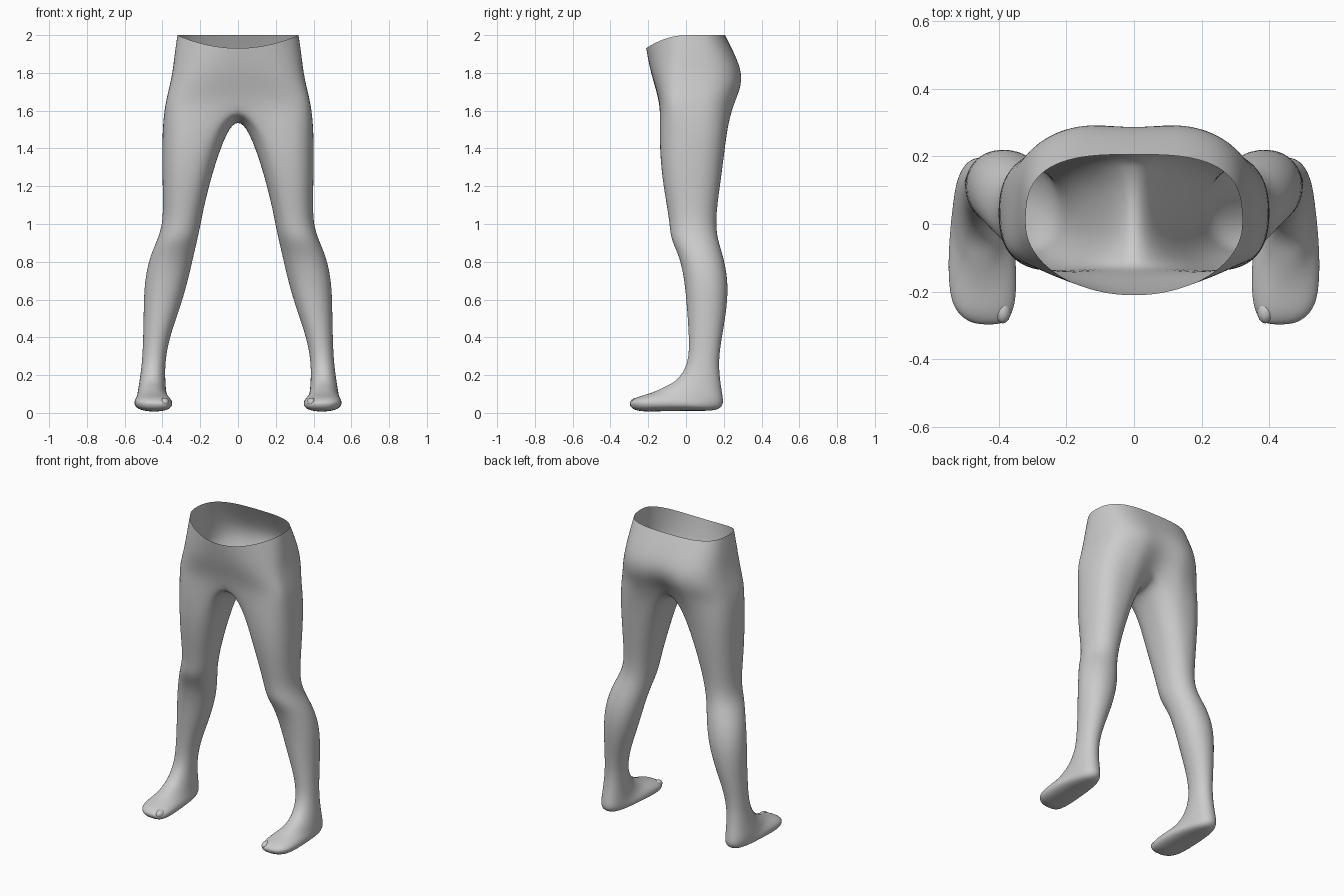
import bpy, bmesh
from math import sin, cos, pi, radians, exp

if "Cube" in bpy.data.objects:
    bpy.data.objects.remove(bpy.data.objects["Cube"])

N = 24      # points around a leg
H = 16      # steps around half of the pelvis

# pelvis: height, half width, front y, back y
PELVIS = [(2.0, .322, -.212, .207), (1.9, .337, -.2, .26), (1.8, .348, -.182, .306),
          (1.71, .368, -.158, .297), (1.63, .388, -.14, .26)]
# leg: height, front y, back y, inner x, outer x
LEG = [(1.5, -.142, .218, .055, .402), (1.3, -.136, .195, .127, .402),
       (1.1, -.103, .166, .178, .397), (1.0, -.087, .159, .197, .401),
       (.92, -.082, .168, .214, .425), (.83, -.035, .198, .235, .467),
       (.7, -.008, .225, .264, .496), (.55, .005, .217, .308, .5),
       (.4, .016, .19, .363, .502), (.26, .015, .169, .388, .508)]
# foot, rings tilting forward: front y and z, back y and z, inner x, outer x
FOOT = [(-.045, .172, .19, .11, .383, .526), (-.1, .145, .203, .05, .378, .533),
        (-.14, .125, .175, .008, .368, .538), (-.19, .103, .04, .012, .35, .55),
        (-.25, .087, -.15, .008, .345, .549), (-.282, .072, -.24, .006, .358, .525),
        (-.302, .052, -.29, .022, .382, .475)]


def sp(v, n):
    """Signed power, for superellipse outlines."""
    return (1 if v >= 0 else -1) * abs(v) ** (2 / n)


def pelvis_ring(z, w, yf, yb):
    """Half outline from front centre to back centre, with waist dip and cleft."""
    s = (2 - z) / .37
    pts = []
    for i in range(H + 1):
        t = pi * i / H
        front = i <= H // 2
        n = 2 + 1.8 * s ** 1.5 if front else 3
        c = abs(sp(cos(t), n))
        x = 0 if i in (0, H) else w * sp(sin(t), n)
        if front:
            pts.append((x, yf * c, z - .07 * (1 - s) ** 2 * c * c))
        else:
            pts.append((x, yb * c - .07 * s ** 3 * exp(-(x / .06) ** 2), z))
    return pts


def leg_ring(yf, zf, yb, zb, xi, xo):
    """Superellipse between a front and a back point, squarer at thigh and toes."""
    n = 2.1 + max(0, .8 * (zf - 1)) + max(0, 2 * (.2 - zf))
    pts = []
    for i in range(N):
        a = radians(60 + 360 / N * i)
        u = sp(sin(a), n)
        pts.append(((xi + xo) / 2 - (xo - xi) / 2 * sp(cos(a), n),
                    (yf + yb) / 2 + (yf - yb) / 2 * u,
                    (zf + zb) / 2 + (zf - zb) / 2 * u))
    return pts


def make_object(name, bm, levels):
    bmesh.ops.recalc_face_normals(bm, faces=bm.faces)
    for f in bm.faces:
        f.smooth = True
    me = bpy.data.meshes.new(name)
    bm.to_mesh(me)
    bm.free()
    ob = bpy.data.objects.new(name, me)
    bpy.context.collection.objects.link(ob)
    ob.modifiers.new("mirror", 'MIRROR').use_clip = True
    if levels:
        s = ob.modifiers.new("smooth", 'SUBSURF')
        s.levels = s.render_levels = levels


# hips and legs: one half, open at the waist, mirrored
bm = bmesh.new()


def add(pts):
    return [bm.verts.new(p) for p in pts]


rings = [add(pelvis_ring(*r)) for r in PELVIS]
for a, b in zip(rings, rings[1:]):
    for i in range(H):
        bm.faces.new((a[i], a[i + 1], b[i + 1], b[i]))
# curved crotch seam closes the last half ring into the top of the leg
seam = [(0, .035 - .045 * k, 1.55 + .006 * k * k) for k in range(-3, 4)]
legs = [rings[-1] + add(seam)]
legs += [add(leg_ring(yf, z, yb, z, xi, xo)) for z, yf, yb, xi, xo in LEG]
legs += [add(leg_ring(*r)) for r in FOOT]
for a, b in zip(legs, legs[1:]):
    for i in range(N):
        j = (i + 1) % N
        bm.faces.new((a[i], a[j], b[j], b[i]))
# toe end cap
bm.faces.new(legs[-1])
make_object("hips_and_legs", bm, 2)

# toes, half sunk into the front of the foot, the inner one larger
bm = bmesh.new()
for k in range(5):
    r = .024 if k == 0 else .018 - .0005 * k
    verts = bmesh.ops.create_uvsphere(bm, u_segments=16, v_segments=10, radius=1)["verts"]
    bmesh.ops.scale(bm, vec=(r, .036, r), verts=verts)
    bmesh.ops.translate(bm, vec=(.388 + .033 * k, -.258 + .0034 * k * k, .056), verts=verts)
make_object("toes", bm, 0)
